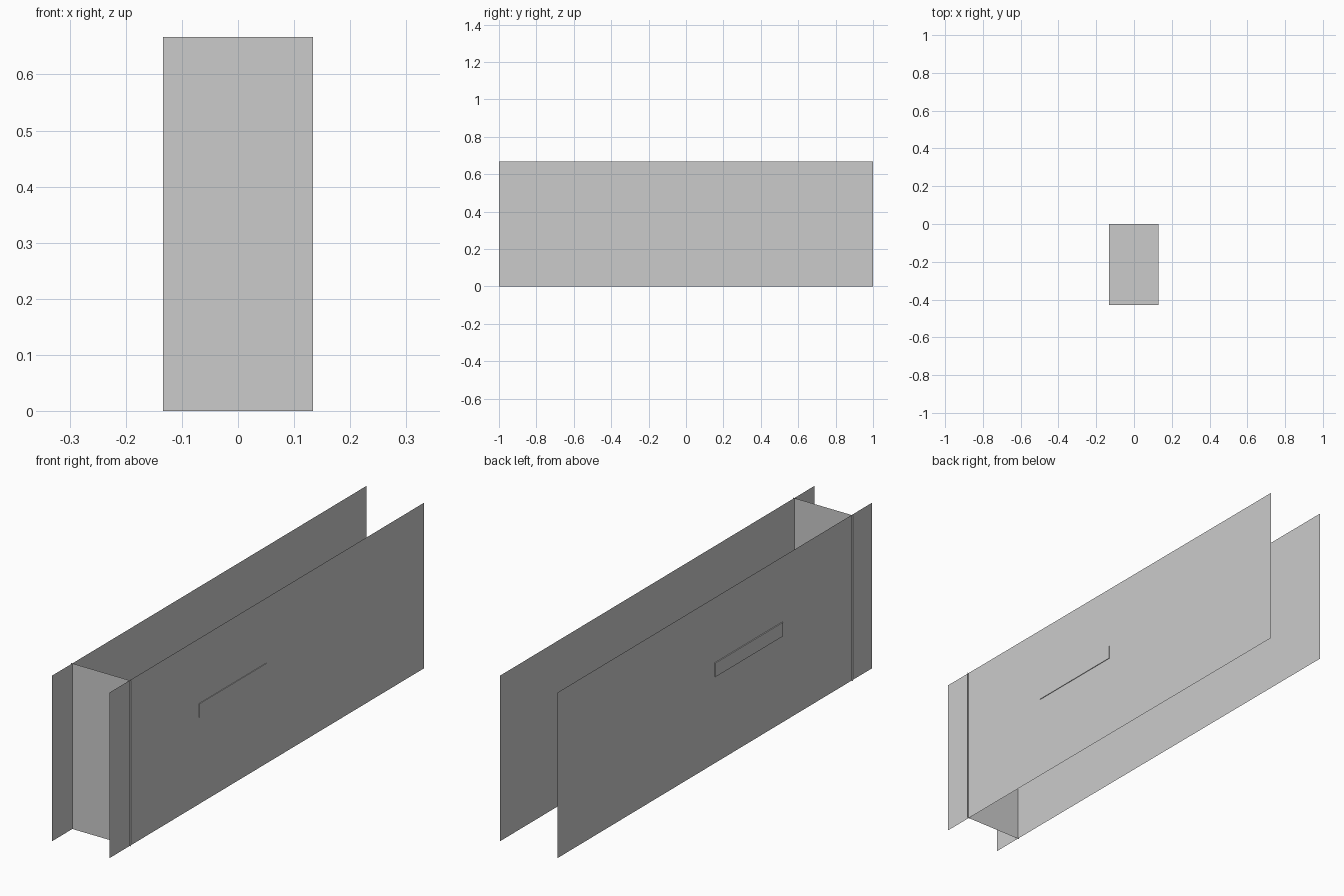
import bpy, bmesh

if "Cube" in bpy.data.objects:
    bpy.data.objects.remove(bpy.data.objects["Cube"])

H = 0.667          # overall height
PANEL_X = 0.1278   # side sheets sit just inside the cross wall edges


def make_object(name, bm):
    mesh = bpy.data.meshes.new(name)
    bm.to_mesh(mesh)
    bm.free()
    obj = bpy.data.objects.new(name, mesh)
    bpy.context.collection.objects.link(obj)
    return obj


def sheet(name, corners):
    bm = bmesh.new()
    bm.faces.new([bm.verts.new(c) for c in corners])
    return make_object(name, bm)


def box(name, lo, hi):
    bm = bmesh.new()
    bmesh.ops.create_cube(bm, size=1)
    for v in bm.verts:
        v.co = [(a + b) / 2 + c * (b - a) for a, b, c in zip(lo, hi, v.co)]
    return make_object(name, bm)


# Two long side sheets, normals facing outward
for side, label in ((-1, "left"), (1, "right")):
    x = side * PANEL_X
    sheet(f"{label}_side_panel",
          [(x, -side, 0), (x, side, 0), (x, side, H), (x, -side, H)])

# Cross wall near the front, its edges poking slightly past the sides
W, Y = 0.1333, -0.872
sheet("cross_wall", [(-W, Y, 0), (W, Y, 0), (W, Y, H), (-W, Y, H)])

# Flat bar running through both side sheets
box("through_bar", (-0.132, -0.43, 0.349), (0.1305, 0.0, 0.405))
